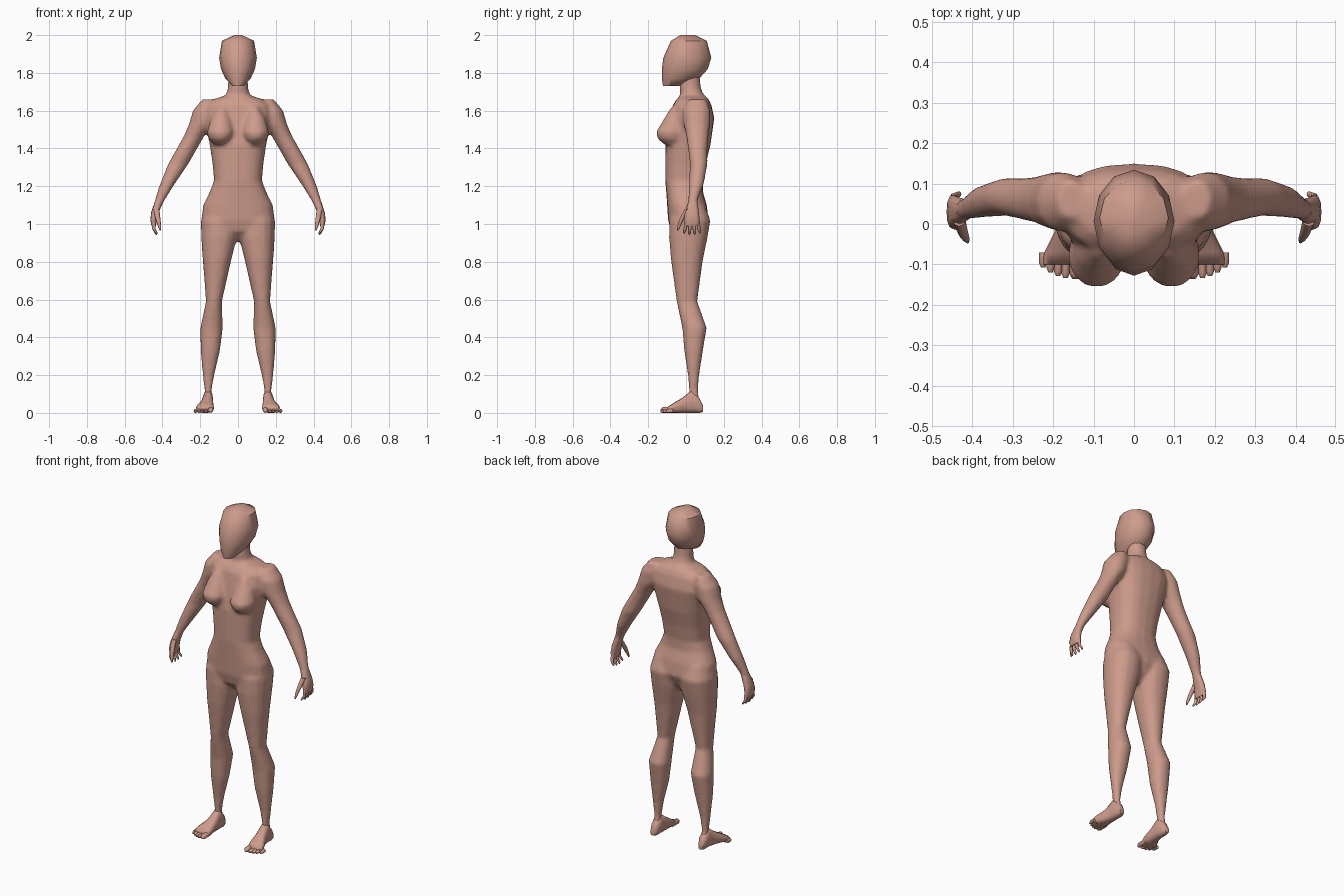
import bpy
import bmesh
from math import cos, sin, tau, radians, copysign

default_cube = bpy.data.objects.get("Cube")
if default_cube:
    bpy.data.objects.remove(default_cube, do_unlink=True)

# One skin colour for the whole figure
skin = bpy.data.materials.new("warm skin")
skin.use_nodes = True
skin_colour = (0.61, 0.33, 0.26, 1)
skin.diffuse_color = skin_colour
for node in skin.node_tree.nodes:
    if node.type == 'BSDF_PRINCIPLED':
        node.inputs["Base Color"].default_value = skin_colour
        node.inputs["Roughness"].default_value = 0.8


def loft(mesh, rings, side=1, along='z', sides=12, power=1.0):
    """Closed tube through rings of (position, a_min, a_max, b_min, b_max)."""
    previous, first = None, None
    for position, a_min, a_max, b_min, b_max in rings:
        ring = []
        for step in range(sides):
            angle = tau * step / sides
            across = copysign(abs(cos(angle)) ** power, cos(angle))
            depth = copysign(abs(sin(angle)) ** power, sin(angle))
            a = (a_min + a_max + across * (a_max - a_min)) / 2
            b = (b_min + b_max + depth * (b_max - b_min)) / 2
            point = (side * a, b, position) if along == 'z' else (side * a, position, b)
            ring.append(mesh.verts.new(point))
        if previous:
            for i in range(sides):
                j = (i + 1) % sides
                mesh.faces.new((previous[i], previous[j], ring[j], ring[i]))
        else:
            first = ring
        previous = ring
    mesh.faces.new(first[::-1])
    mesh.faces.new(previous)


def centred(rows):
    """Turn (height, half_width, front, back) rows into symmetric rings."""
    return [(z, -half, half, front, back) for z, half, front, back in rows]


def digit(points, along='z'):
    """Turn (x, other, position, radius) points into round rings."""
    return [(p, x - r, x + r, o - r, o + r) for x, o, p, r in points]


def make_object(name, mesh, sharp_angle=60):
    bmesh.ops.recalc_face_normals(mesh, faces=mesh.faces[:])
    data = bpy.data.meshes.new(name)
    mesh.to_mesh(data)
    mesh.free()
    data.materials.append(skin)
    for polygon in data.polygons:
        polygon.use_smooth = True
    data.set_sharp_from_angle(angle=radians(sharp_angle))
    part = bpy.data.objects.new(name, data)
    bpy.context.collection.objects.link(part)
    return part


# Body: torso, neck, bust, arms and legs fused into one skin
torso = centred([
    (1.68, 0.07, -0.03, 0.1), (1.66, 0.13, -0.05, 0.12),
    (1.63, 0.17, -0.07, 0.135), (1.56, 0.18, -0.085, 0.15),
    (1.42, 0.15, -0.11, 0.13), (1.32, 0.135, -0.11, 0.105),
    (1.23, 0.127, -0.11, 0.09), (1.17, 0.15, -0.105, 0.09),
    (1.1, 0.185, -0.1, 0.11), (1.02, 0.195, -0.095, 0.12),
    (0.96, 0.16, -0.08, 0.09), (0.91, 0.06, -0.03, 0.05)])
neck = centred([
    (1.82, 0.05, -0.02, 0.07), (1.72, 0.055, -0.035, 0.08),
    (1.68, 0.065, -0.03, 0.095), (1.62, 0.1, -0.06, 0.12)])
bust = [
    (1.62, 0.06, 0.11, -0.08, 0), (1.56, 0.035, 0.145, -0.115, 0),
    (1.485, 0.02, 0.165, -0.16, 0), (1.45, 0.03, 0.155, -0.15, 0),
    (1.42, 0.05, 0.13, -0.115, 0)]
arm = [
    (1.66, 0.12, 0.19, 0.01, 0.11), (1.6, 0.11, 0.24, -0.02, 0.13),
    (1.53, 0.13, 0.26, -0.015, 0.13), (1.47, 0.175, 0.285, 0, 0.12),
    (1.4, 0.215, 0.325, 0.01, 0.115), (1.32, 0.26, 0.37, 0.02, 0.115),
    (1.21, 0.335, 0.415, 0.015, 0.095), (1.13, 0.385, 0.44, 0.01, 0.065),
    (1.08, 0.41, 0.45, 0.005, 0.06)]
leg = [
    (1.1, 0.03, 0.17, -0.06, 0.1), (1.02, 0, 0.197, -0.09, 0.13),
    (0.93, 0.005, 0.195, -0.09, 0.115), (0.81, 0.035, 0.187, -0.08, 0.09),
    (0.7, 0.06, 0.178, -0.065, 0.075), (0.59, 0.085, 0.17, -0.05, 0.06),
    (0.45, 0.08, 0.2, -0.02, 0.11), (0.33, 0.095, 0.198, -0.01, 0.09),
    (0.2, 0.125, 0.187, 0.01, 0.07), (0.12, 0.14, 0.177, 0.015, 0.065),
    (0.04, 0.138, 0.18, 0.02, 0.075)]

body_mesh = bmesh.new()
loft(body_mesh, torso, sides=20, power=0.8)
loft(body_mesh, neck)
for side in (1, -1):
    loft(body_mesh, bust, side, sides=16)
    loft(body_mesh, arm, side)
    loft(body_mesh, leg, side, sides=16, power=0.9)
body = make_object("body", body_mesh)
fuse = body.modifiers.new("fuse", 'REMESH')
fuse.mode = 'VOXEL'
fuse.voxel_size = 0.01
fuse.use_smooth_shade = True
soften = body.modifiers.new("soften", 'SMOOTH')
soften.factor = 0.5
soften.iterations = 8

# Head: faceless, with a narrow chin
head_mesh = bmesh.new()
loft(head_mesh, centred([
    (2, 0.02, -0.03, 0.05), (1.97, 0.085, -0.08, 0.11),
    (1.88, 0.1, -0.12, 0.134), (1.82, 0.09, -0.128, 0.115),
    (1.77, 0.067, -0.128, 0.07), (1.73, 0.03, -0.122, -0.04)]))
make_object("head", head_mesh, 50)

# Hands and feet, mirrored left and right
for side, label in ((1, "left"), (-1, "right")):
    hand = bmesh.new()
    loft(hand, [
        (1.12, 0.395, 0.44, 0.012, 0.06), (1.06, 0.42, 0.46, -0.005, 0.068),
        (1.02, 0.43, 0.464, -0.012, 0.072), (0.99, 0.435, 0.458, -0.005, 0.068)],
        side, power=0.8)
    for finger in range(4):
        base = 0.002 + 0.02 * finger
        tip = base + 0.008 * (finger - 1.5)
        end = 0.94 + 0.006 * abs(finger - 1.4)
        loft(hand, digit([
            (0.445, base, 1.02, 0.01), (0.446, (base + tip) / 2, 0.975, 0.009),
            (0.434, tip, end + 0.008, 0.007), (0.431, tip, end, 0.003)]),
            side, sides=8)
    loft(hand, digit([
        (0.433, 0.01, 1.08, 0.016), (0.424, -0.02, 1.03, 0.013),
        (0.416, -0.036, 0.99, 0.009), (0.412, -0.044, 0.965, 0.004)]),
        side, sides=8)
    make_object(label + "_hand", hand)

    foot = bmesh.new()
    loft(foot, [
        (0.09, 0.145, 0.175, 0.005, 0.04), (0.07, 0.134, 0.183, 0, 0.08),
        (0.03, 0.132, 0.185, 0, 0.12), (-0.02, 0.13, 0.197, 0, 0.08),
        (-0.07, 0.127, 0.222, 0, 0.05), (-0.1, 0.132, 0.226, 0, 0.03)],
        side, along='y', power=0.75)
    for toe in range(5):
        radius = 0.015 if toe == 0 else 0.0105
        x = 0.145 if toe == 0 else 0.151 + 0.0185 * toe
        tip = -0.136 + 0.0018 * toe * toe
        loft(foot, digit([
            (x, radius, -0.07, radius), (x, radius, tip + 0.012, radius),
            (x, radius * 0.8, tip, radius * 0.5)]),
            side, along='y', sides=8)
    make_object(label + "_foot", foot)
